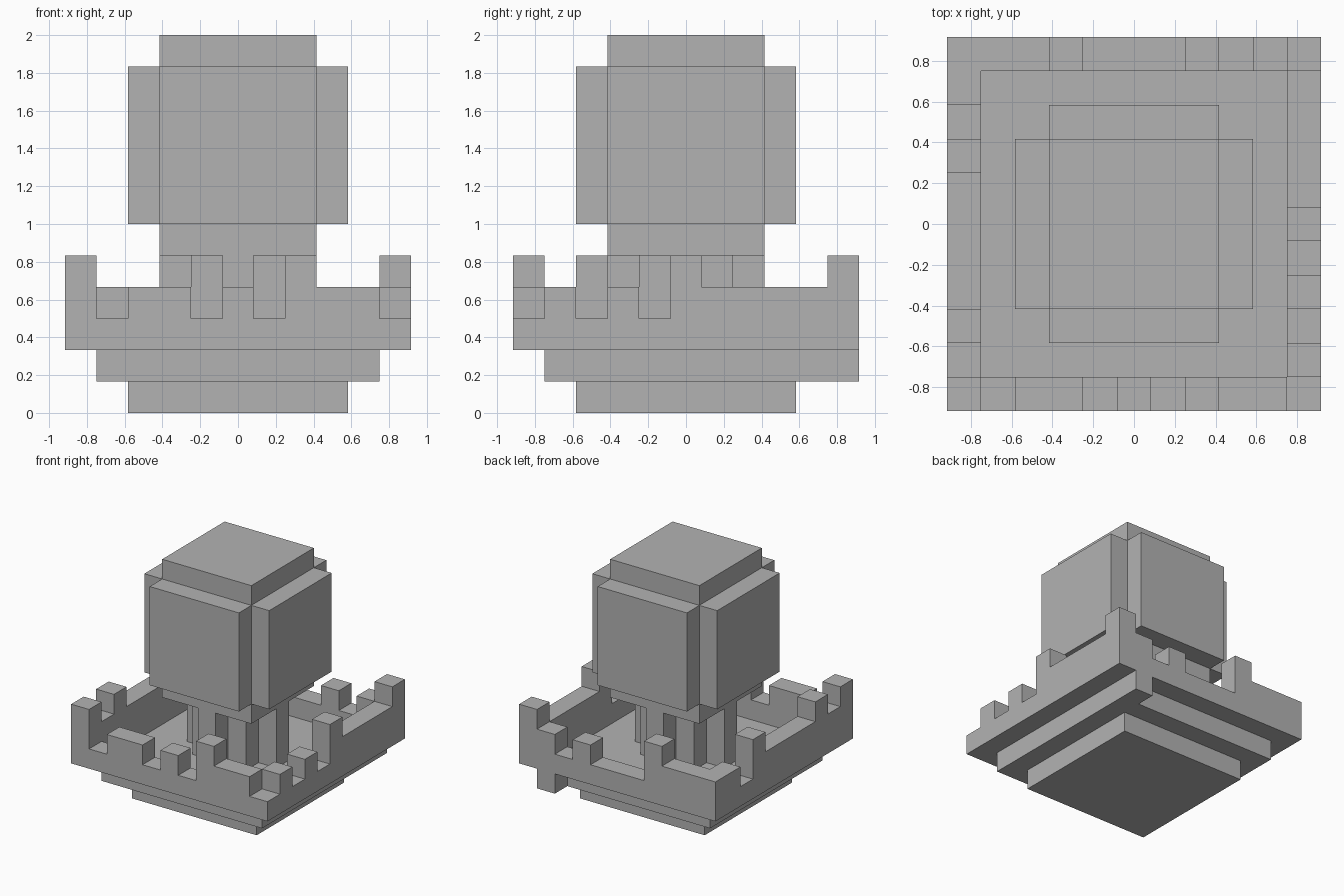
import bpy, bmesh
from mathutils import Vector

if "Cube" in bpy.data.objects:
    bpy.data.objects.remove(bpy.data.objects["Cube"], do_unlink=True)

U = 1 / 6  # one block

grey = bpy.data.materials.new("plain_grey")
grey.use_nodes = True
colour = (0.45, 0.45, 0.45, 1)
grey.diffuse_color = colour
grey.node_tree.nodes["Principled BSDF"].inputs["Base Color"].default_value = colour


def prism(name, points, push):
    """Extrude a flat outline, given in block units, along push."""
    bm = bmesh.new()
    face = bm.faces.new([bm.verts.new(Vector(p) * U) for p in points])
    out = bmesh.ops.extrude_face_region(bm, geom=[face], use_keep_orig=True)
    moved = [v for v in out["geom"] if isinstance(v, bmesh.types.BMVert)]
    bmesh.ops.translate(bm, verts=moved, vec=Vector(push) * U)
    bmesh.ops.recalc_face_normals(bm, faces=bm.faces)
    mesh = bpy.data.meshes.new(name)
    bm.to_mesh(mesh)
    bm.free()
    mesh.materials.append(grey)
    obj = bpy.data.objects.new(name, mesh)
    bpy.context.collection.objects.link(obj)
    return obj


def tier(name, quarter, bottom, top):
    """Upright prism whose outline is a quarter repeated by rotation."""
    points = []
    for _ in range(4):
        points += [(x, y, bottom) for x, y in quarter]
        quarter = [(-y, x) for x, y in quarter]
    prism(name, points, (0, 0, top - bottom))


def wall(name, heights, along_x, offset):
    """One-block-thick wall with a stepped top, one height per block."""
    start = -len(heights) / 2
    profile = [(-start, 2), (start, 2)]
    for i, h in enumerate(heights):
        if i == 0 or h != heights[i - 1]:
            profile.append((start + i, h))
        if i == len(heights) - 1 or h != heights[i + 1]:
            profile.append((start + i + 1, h))
    near = offset - 0.5
    if along_x:
        prism(name, [(a, near, z) for a, z in profile], (0, 1, 0))
    else:
        prism(name, [(near, a, z) for a, z in profile], (1, 0, 0))


def square(half):
    return [(half, half)]


# Stepped base and floor
tier("foot", square(3.5), 0, 1)
tier("floor", square(4.5), 1, 2)
tier_block = [(3.5, 4.5, 1), (4.5, 4.5, 1), (4.5, 5.5, 1), (3.5, 5.5, 1)]
prism("back_bracket", tier_block, (0, 0, 1))

# Broken battlements
wall("front_wall", [5, 3, 4, 4, 3, 4, 3, 5, 4, 4, 3], True, -5)
wall("back_wall", [4, 4, 4, 5, 3, 3, 3, 4, 3, 4, 5], True, 5)
wall("right_wall", [4, 5, 4, 4, 4, 4, 5, 3, 4], False, -5)
wall("left_wall", [4, 3, 4, 3, 5, 4, 4, 4, 4], False, 5)

# Stepped central column and the large block it carries
tier("column", [(2.5, .5), (1.5, .5), (1.5, 1.5), (.5, 1.5), (.5, 2.5)], 2, 5)
tier("collar", square(2.5), 5, 6)
tier("head", [(3.5, 2.5), (2.5, 2.5), (2.5, 3.5)], 6, 11)
tier("cap", square(2.5), 11, 12)
